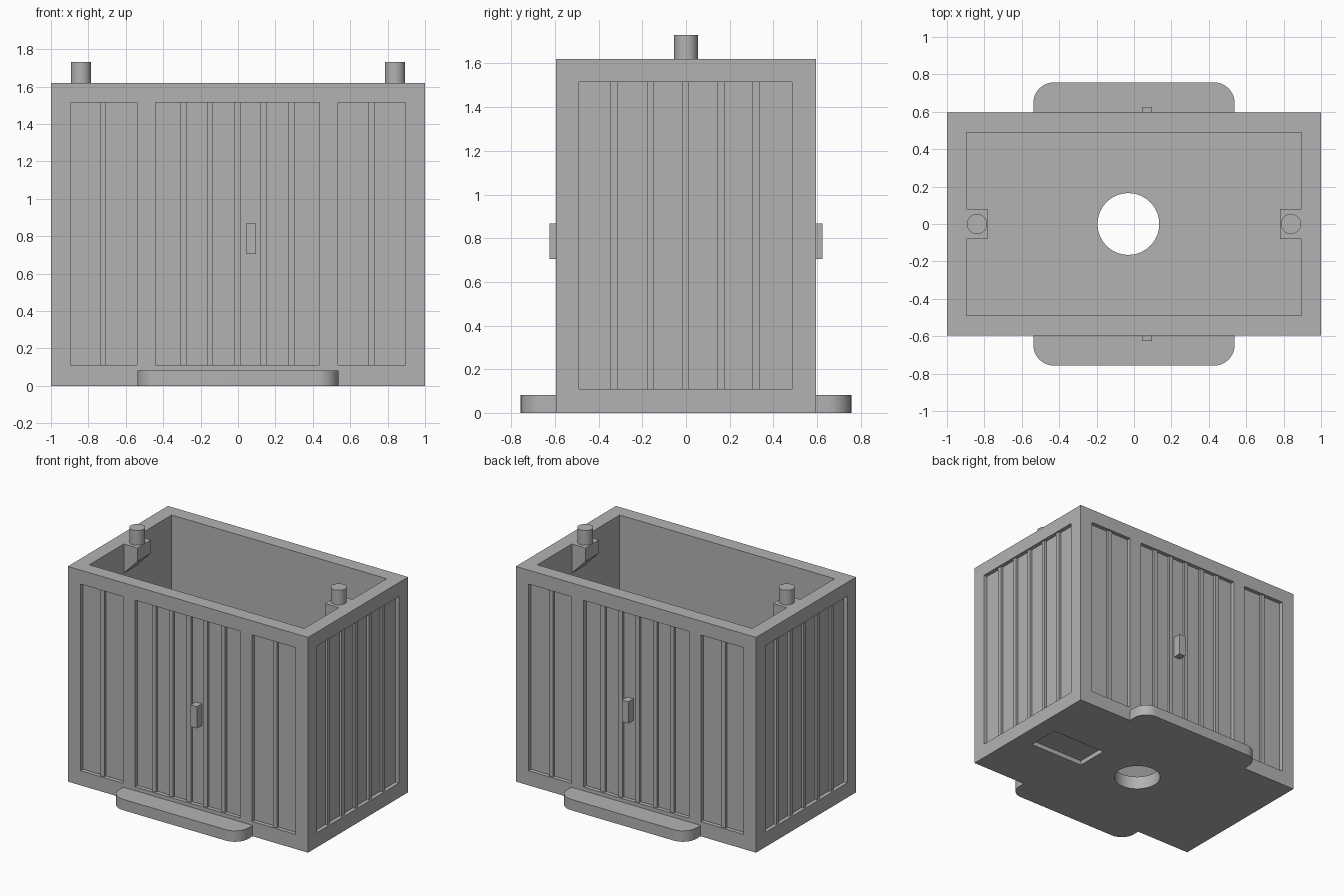
import bpy, bmesh, math
from mathutils import Matrix

if "Cube" in bpy.data.objects:
    bpy.data.objects.remove(bpy.data.objects["Cube"])

grey = bpy.data.materials.new("plain grey")
grey.diffuse_color = (0.45, 0.45, 0.45, 1)
grey.use_nodes = True
grey.node_tree.nodes["Principled BSDF"].inputs["Base Color"].default_value = grey.diffuse_color

HX, HY, H = 1.0, 0.595, 1.62      # body half sizes and height
IX, IY, FLOOR = 0.895, 0.49, 0.10  # cavity half sizes and floor thickness
DEPTH, RIB = 0.03, 0.018           # panel recess depth and rib height
Z0, Z1 = 0.11, 1.515               # panel bottom and top


def finish(name, bm):
    bmesh.ops.recalc_face_normals(bm, faces=bm.faces)
    me = bpy.data.meshes.new(name)
    bm.to_mesh(me)
    bm.free()
    me.materials.append(grey)
    ob = bpy.data.objects.new(name, me)
    bpy.context.collection.objects.link(ob)
    return ob


def add_box(bm, x, y, z):
    size = [b - a for a, b in (x, y, z)]
    mid = [(a + b) / 2 for a, b in (x, y, z)]
    bmesh.ops.create_cube(bm, size=1, matrix=Matrix.Translation(mid) @ Matrix.Diagonal((*size, 1)))


def span(a, b):
    return (min(a, b), max(a, b))


def add_cylinder(bm, x, y, r, z0, z1):
    bmesh.ops.create_cone(bm, cap_ends=True, segments=64, radius1=r, radius2=r, depth=z1 - z0,
                          matrix=Matrix.Translation((x, y, (z0 + z1) / 2)))


def add_prism(bm, pts, offset):
    face = bm.faces.new([bm.verts.new(p) for p in pts])
    ext = bmesh.ops.extrude_face_region(bm, geom=[face])["geom"]
    bmesh.ops.translate(bm, vec=offset, verts=[v for v in ext if isinstance(v, bmesh.types.BMVert)])


def smooth(ob):
    bpy.ops.object.select_all(action='DESELECT')
    ob.select_set(True)
    bpy.context.view_layer.objects.active = ob
    bpy.ops.object.shade_smooth_by_angle(angle=math.radians(30))


# body block
bm = bmesh.new()
add_box(bm, (-HX, HX), (-HY, HY), (0, H))
body = finish("body", bm)

# cutters: cavity, floor hole, underside slot, recessed panels
cuts = []
bm = bmesh.new()
add_box(bm, (-IX, IX), (-IY, IY), (FLOOR, H + 0.2))
cuts.append(finish("cavity_cutter", bm))
bm = bmesh.new()
add_cylinder(bm, -0.03, 0, 0.165, -0.1, FLOOR + 0.1)
cuts.append(finish("hole_cutter", bm))
bm = bmesh.new()
add_box(bm, (0.395, 0.855), (-0.125, 0.125), (-0.1, 0.035))
long_panels = [(-0.895, -0.54), (-0.44, 0.435), (0.535, 0.895)]
for s in (-1, 1):
    for p in long_panels:
        add_box(bm, p, span(s * (HY - DEPTH), s * (HY + 0.1)), (Z0, Z1))
    add_box(bm, span(s * (HX - DEPTH), s * (HX + 0.1)), (-0.49, 0.485), (Z0, Z1))
cuts.append(finish("panel_cutter", bm))
for c in cuts:
    mod = body.modifiers.new("cut", 'BOOLEAN')
    mod.operation, mod.solver, mod.object = 'DIFFERENCE', 'EXACT', c
bpy.context.view_layer.update()
result = bpy.data.meshes.new_from_object(body.evaluated_get(bpy.context.evaluated_depsgraph_get()))
body.modifiers.clear()
body.data = result
for c in cuts:
    bpy.data.objects.remove(c)
smooth(body)

# narrow vertical ribs in the panels
long_ribs = [-0.722, -0.292, -0.15, -0.002, 0.138, 0.285, 0.715]
end_ribs = [-0.33, -0.162, -0.002, 0.16, 0.32]
bm = bmesh.new()
for s in (-1, 1):
    for c in long_ribs:
        add_box(bm, (c - 0.017, c + 0.017),
                span(s * (HY - DEPTH), s * (HY - DEPTH + RIB)), (Z0, Z1))
    for c in end_ribs:
        add_box(bm, span(s * (HX - DEPTH), s * (HX - DEPTH + RIB)),
                (c - 0.016, c + 0.016), (Z0, Z1))
finish("panel_ribs", bm)

for s, side in ((-1, "front"), (1, "back")):
    # door handle
    bm = bmesh.new()
    add_box(bm, (0.042, 0.096), span(s * (HY - DEPTH), s * 0.626), (0.705, 0.868))
    finish(side + "_handle", bm)
    # step with rounded outer corners
    r, out, half = 0.11, 0.757, 0.538
    pts = [(-half, s * HY, 0), (half, s * HY, 0)]
    for start, cx in ((0, half - r), (90, r - half)):
        for i in range(13):
            a = math.radians(start + i * 7.5)
            pts.append((cx + r * math.cos(a), s * (out - r + r * math.sin(a)), 0))
    bm = bmesh.new()
    add_prism(bm, pts, (0, 0, 0.082))
    smooth(finish(side + "_step", bm))

for s, side in ((-1, "left"), (1, "right")):
    # bracket with sloped underside on the inner end wall
    prof = [(IX, H), (0.78, H), (0.78, H - 0.10), (IX, H - 0.22)]
    bm = bmesh.new()
    add_prism(bm, [(s * x, -0.08, z) for x, z in prof], (0, 0.16, 0))
    finish(side + "_bracket", bm)
    # locating pin
    bm = bmesh.new()
    add_cylinder(bm, s * 0.839, 0, 0.054, H, 1.73)
    smooth(finish(side + "_pin", bm))
